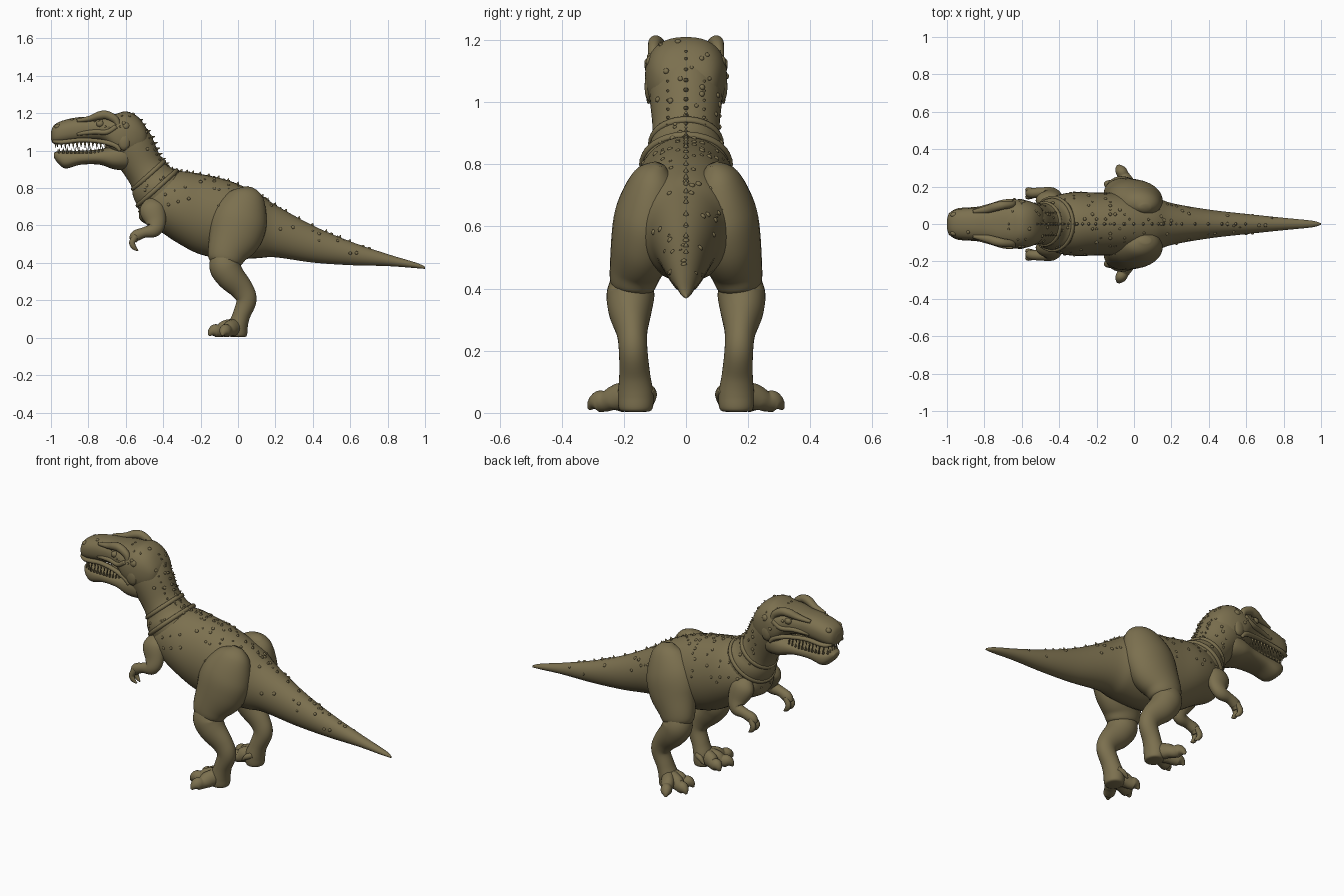
import bpy, bmesh, math, random
from mathutils import Vector, Matrix

old = bpy.data.objects.get("Cube")
if old:
    bpy.data.objects.remove(old)

random.seed(4)
OLIVE = (0.2, 0.162, 0.078, 1)
skin = bpy.data.materials.new("olive_skin")
skin.use_nodes = True
skin.diffuse_color = OLIVE
skin.node_tree.nodes["Principled BSDF"].inputs["Base Color"].default_value = OLIVE


def finish(name, bm):
    """Turn a bmesh into a smooth olive object."""
    bmesh.ops.recalc_face_normals(bm, faces=bm.faces)
    mesh = bpy.data.meshes.new(name)
    bm.to_mesh(mesh)
    bm.free()
    mesh.polygons.foreach_set("use_smooth", [True] * len(mesh.polygons))
    mesh.materials.append(skin)
    obj = bpy.data.objects.new(name, mesh)
    bpy.context.collection.objects.link(obj)
    return obj


def spline(rows, steps):
    """Catmull-Rom through rows of any width."""
    pts = [rows[0]] + list(rows) + [rows[-1]]
    out = []
    for i in range(1, len(pts) - 2):
        for s in range(steps):
            t = s / steps
            out.append([0.5 * (2 * b + (c - a) * t + (2 * a - 5 * b + 4 * c - d) * t * t
                               + (3 * b - a - 3 * c + d) * t ** 3)
                        for a, b, c, d in zip(*pts[i - 1:i + 3])])
    return out + [list(rows[-1])]


def tube(name, rows, side=1, upright=False, power=2, steps=6, n=32):
    """Loft rings; each row is x, y, z, radius across, radius up."""
    path = spline(rows, steps)
    bm = bmesh.new()
    rings = []
    centres = [Vector((r[0], r[1] * side, r[2])) for r in path]
    for i, r in enumerate(path):
        tangent = centres[min(i + 1, len(path) - 1)] - centres[max(i - 1, 0)]
        if upright:
            tangent = Vector((1, 0, 0))
        tangent.normalize()
        across = Vector((0, 1, 0))
        across = (across - tangent * across.dot(tangent)).normalized()
        up = tangent.cross(across)
        ring = []
        for k in range(n):
            a = math.tau * k / n
            c, s = math.cos(a), math.sin(a)
            c = math.copysign(abs(c) ** (2 / power), c)
            s = math.copysign(abs(s) ** (2 / power), s)
            ring.append(bm.verts.new(centres[i] + across * c * max(r[3], .002)
                                     + up * s * max(r[4], .002)))
        rings.append(ring)
    for a, b in zip(rings, rings[1:]):
        for k in range(n):
            bm.faces.new((a[k], a[(k + 1) % n], b[(k + 1) % n], b[k]))
    for ring, c in ((rings[0], centres[0]), (rings[-1], centres[-1])):
        pole = bm.verts.new(c)
        for k in range(n):
            bm.faces.new((ring[k], ring[(k + 1) % n], pole))
    return finish(name, bm)


def profile(name, rows, **kw):
    """Loft along x; each row is x, top, bottom, half width."""
    return tube(name, [(x, 0, (t + b) / 2, w, (t - b) / 2) for x, t, b, w in rows],
                upright=True, **kw)


def add_ball(bm, at, size, turn=Matrix()):
    m = Matrix.Translation(at) @ turn @ Matrix.Diagonal((*size, 1))
    bmesh.ops.create_icosphere(bm, subdivisions=2, radius=1, matrix=m)


def add_cone(bm, at, direction, radius, height):
    turn = Vector(direction).to_track_quat('Z', 'Y').to_matrix().to_4x4()
    m = Matrix.Translation(at) @ turn @ Matrix.Translation((0, 0, height / 2))
    bmesh.ops.create_cone(bm, cap_ends=True, segments=8, radius1=radius,
                          radius2=radius * .1, depth=height, matrix=m)


# Torso and tail
torso = profile("torso_and_tail", [
    (-.53, .70, .64, .03), (-.505, .77, .615, .10), (-.42, .865, .57, .15),
    (-.32, .89, .505, .17), (-.2, .875, .445, .168), (-.05, .84, .42, .165),
    (.1, .775, .425, .148), (.2, .71, .43, .112), (.4, .60, .402, .077),
    (.6, .515, .388, .054), (.8, .447, .383, .033), (.95, .402, .372, .018),
    (1, .38, .368, .004)], n=40)

# Neck
neck = tube("neck", [
    (-.33, 0, .69, .13, .15), (-.43, 0, .80, .14, .142), (-.47, 0, .86, .116, .115),
    (-.51, 0, .92, .108, .108), (-.575, 0, 1.03, .118, .122),
    (-.62, 0, 1.09, .11, .11), (-.65, 0, 1.13, .04, .04)], n=40)

# Head
skull = profile("skull", [
    (-1, 1.10, 1.06, .025), (-.985, 1.135, 1.037, .06), (-.94, 1.16, 1.035, .079),
    (-.86, 1.178, 1.045, .086), (-.79, 1.182, 1.05, .092), (-.72, 1.19, 1.04, .114),
    (-.66, 1.195, .98, .13), (-.6, 1.21, .95, .13), (-.54, 1.185, .96, .115),
    (-.495, 1.13, 1.0, .085), (-.475, 1.08, 1.04, .03)], power=2.4, n=40)
profile("lower_jaw", [
    (-.985, .988, .965, .025), (-.96, .998, .93, .055), (-.92, 1.0, .905, .07),
    (-.84, 1.0, .925, .076), (-.74, 1.008, .925, .09), (-.66, 1.03, .90, .108),
    (-.58, 1.05, .90, .10), (-.54, 1.0, .94, .04)], power=2.4)

# Teeth follow the edges of both jaws
bm = bmesh.new()
for side in (1, -1):
    for i in range(12):
        x = -.965 + i * .021
        wide = .05 + .02 * min(i, 2) / 2 + .001 * i
        tall = .026 + .006 * (i % 3)
        add_cone(bm, (x, side * wide, 1.05), (0, 0, -1), .008, tall + .006)
        add_cone(bm, (x + .01, side * (wide - .008), .985), (0, 0, 1), .007, tall)
for y in (-.03, -.01, .01, .03):
    add_cone(bm, (-.975, y, 1.05), (0, 0, -1), .008, .035)
    add_cone(bm, (-.962, y, .98), (0, 0, 1), .007, .03)
finish("teeth", bm)

for side, label in ((-1, "left"), (1, "right")):
    # Face details
    tube(label + "_brow", [
        (-.86, .066, 1.16, .01, .01), (-.79, .078, 1.172, .02, .016),
        (-.74, .092, 1.188, .024, .023), (-.70, .10, 1.19, .022, .023),
        (-.655, .105, 1.165, .018, .02), (-.64, .115, 1.13, .008, .01)], side, n=14)
    tube(label + "_cheek_ridge", [
        (-.86, .075, 1.09, .01, .01), (-.77, .095, 1.1, .014, .013),
        (-.70, .116, 1.10, .014, .014), (-.65, .126, 1.13, .008, .012)], side, n=12)
    tube(label + "_upper_lip", [
        (-.985, .045, 1.05, .012, .01), (-.94, .07, 1.046, .014, .012),
        (-.84, .078, 1.056, .014, .012), (-.74, .096, 1.05, .014, .012),
        (-.66, .115, 1.03, .012, .014), (-.63, .12, 1.0, .006, .008)], side, n=12)
    bm = bmesh.new()
    add_ball(bm, (-.737, side * .1, 1.143), (.021, .016, .018))
    finish(label + "_eye", bm)
    bm = bmesh.new()
    add_ball(bm, (-.962, side * .048, 1.128), (.02, .016, .016))
    add_ball(bm, (-.61, side * .118, 1.05), (.035, .016, .05))
    add_ball(bm, (-.6, side * .112, 1.13), (.022, .018, .022))
    finish(label + "_face_bumps", bm)

    # Leg
    tube(label + "_thigh", [
        (.06, .085, .80, .02, .03), (.05, .10, .755, .072, .095),
        (.015, .12, .65, .105, .145), (-.015, .137, .55, .105, .145),
        (-.055, .162, .46, .085, .11), (-.068, .172, .405, .07, .088),
        (-.07, .174, .385, .04, .05)], side)
    tube(label + "_shin", [
        (-.06, .172, .46, .055, .06), (-.072, .178, .39, .076, .082),
        (-.042, .18, .33, .07, .077), (.02, .174, .26, .05, .062),
        (.045, .17, .2, .046, .054), (.018, .165, .12, .05, .047),
        (.0, .162, .06, .057, .052), (.0, .162, .012, .053, .048),
        (.0, .162, .003, .03, .03)], side)

    # Foot with three toes and a small inner claw
    for toe, (tx, ty) in {"inner": (-.135, .122), "middle": (-.155, .218),
                          "outer": (-.085, .312)}.items():
        mix = lambda f, z, w, h: (-.005 + (tx + .005) * f, .165 + (ty - .165) * f, z, w, h)
        tube(label + "_" + toe + "_toe", [
            mix(0, .06, .04, .045), mix(.4, .05, .036, .044), mix(.62, .038, .031, .034),
            mix(.8, .037, .03, .034), mix(.92, .028, .02, .022), mix(1, .012, .005, .006)],
            side, n=16)
    tube(label + "_dew_claw", [
        (.01, .12, .075, .018, .018), (-.02, .108, .06, .015, .015),
        (-.045, .104, .035, .004, .004)], side, n=12)

    # Arm with two fingers
    tube(label + "_arm", [
        (-.47, .10, .735, .025, .03), (-.46, .125, .69, .047, .068),
        (-.44, .15, .62, .038, .055), (-.45, .165, .577, .033, .04),
        (-.5, .168, .563, .027, .028), (-.545, .165, .545, .027, .03),
        (-.562, .164, .52, .02, .022)], side, n=20)
    for finger, shift in (("outer", .014), ("inner", -.014)):
        y = .164 + shift
        tube(label + "_" + finger + "_finger", [
            (-.545, y, .545, .015, .017), (-.566, y + shift / 3, .51, .014, .016),
            (-.556, y + shift / 3, .483, .011, .013),
            (-.535, y, .466, .003, .004)], side, n=12)

# Ridge of spikes down the neck, back and tail
bm = bmesh.new()
ridge = spline([(-.53, 1.165), (-.465, 1.075), (-.425, .985), (-.37, .915), (-.3, .892),
                (-.2, .877), (-.05, .842), (.1, .778), (.2, .713), (.4, .603), (.6, .517)], 3)
for i, (x, z) in enumerate(ridge):
    on_neck = i < 9
    lean = (1, 0, .35) if on_neck else (.35, 0, 1)
    add_cone(bm, (x - .006, 0, z - .008), lean, .012, .03 if on_neck else .02)
    if on_neck:
        for side in (1, -1):
            add_cone(bm, (x - .025, side * .05, z - .012), (1, side * .6, .3), .011, .026)
finish("back_spikes", bm)

# Scattered hide bumps
bm = bmesh.new()
for obj, count in ((torso, 120), (neck, 60), (skull, 25)):
    spots = [v for v in obj.data.vertices if v.normal.z > -.1 and -.9 < v.co.x < .75]
    for v in random.sample(spots, count):
        r = random.uniform(.005, .01)
        turn = v.normal.to_track_quat('Z', 'Y').to_matrix().to_4x4()
        add_ball(bm, v.co, (r, r, r * .7), turn)
finish("hide_bumps", bm)

# Skin folds round the base of the neck
for i, (cx, cz, r) in enumerate(((-.432, .80, .142), (-.478, .868, .113))):
    bm = bmesh.new()
    tilt = Matrix.Translation((cx, 0, cz)) @ Matrix.Rotation(math.radians(-42), 4, 'Y')
    rings = []
    for k in range(40):
        a = math.tau * k / 40
        spoke = Vector((math.cos(a), math.sin(a), 0))
        rings.append([bm.verts.new(tilt @ (spoke * (r + .009 * math.cos(b))
                                           + Vector((0, 0, .012 * math.sin(b)))))
                      for b in (math.tau * j / 8 for j in range(8))])
    for a, b in zip(rings, rings[1:] + rings[:1]):
        for j in range(8):
            bm.faces.new((a[j], a[(j + 1) % 8], b[(j + 1) % 8], b[j]))
    finish("neck_fold_%d" % (i + 1), bm)
